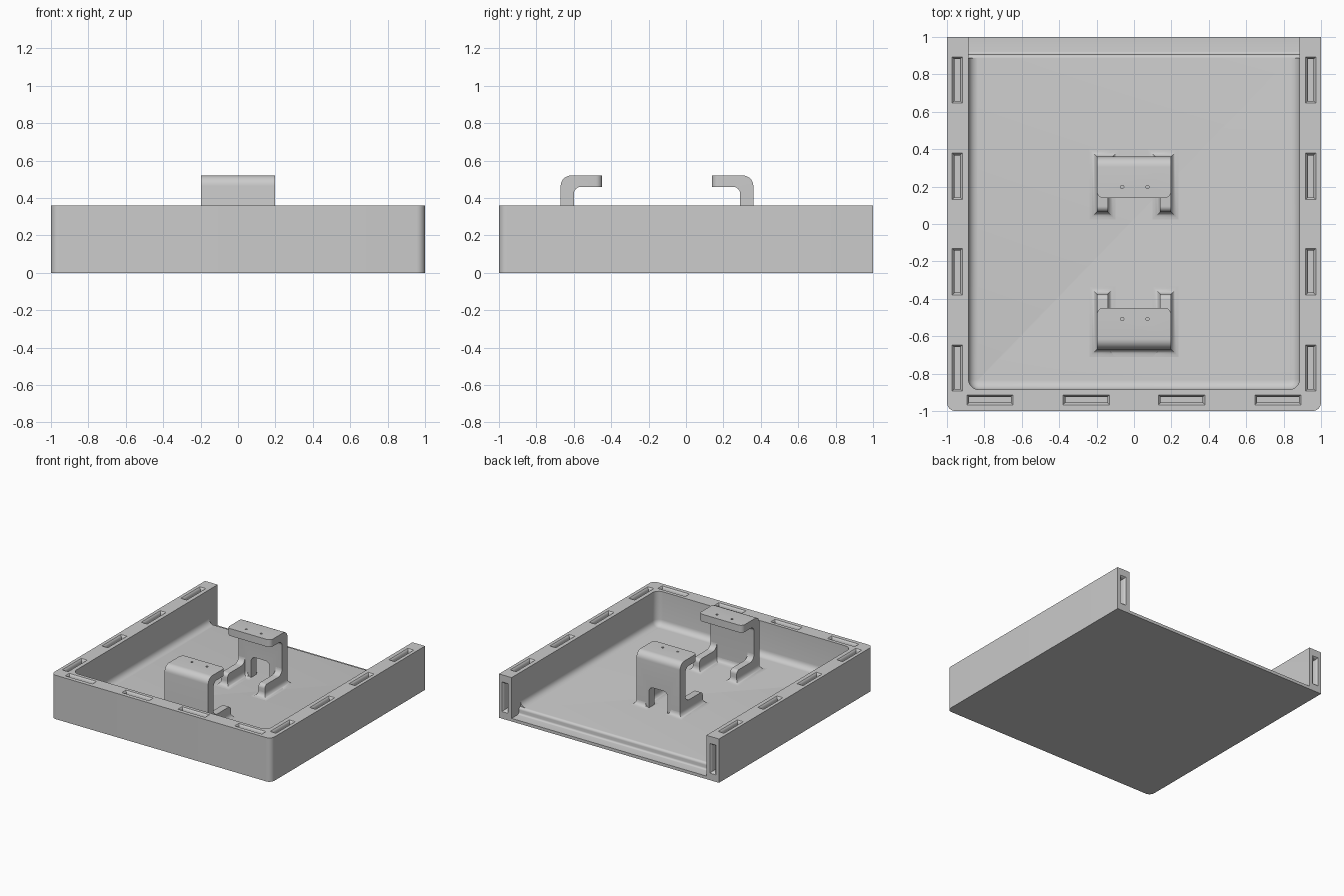
import bpy, bmesh, math

if "Cube" in bpy.data.objects:
    bpy.data.objects.remove(bpy.data.objects["Cube"])

FLOOR, LIP, RIM = 0.08, 0.025, 0.36

grey = bpy.data.materials.new("plain_grey")
grey.diffuse_color = (0.6, 0.6, 0.6, 1)
grey.use_nodes = True
grey.node_tree.nodes["Principled BSDF"].inputs["Base Color"].default_value = grey.diffuse_color


def finish(name, bm, cutter=False):
    bmesh.ops.recalc_face_normals(bm, faces=bm.faces[:])
    mesh = bpy.data.meshes.new(name)
    bm.to_mesh(mesh)
    bm.free()
    mesh.materials.append(grey)
    ob = bpy.data.objects.new(name, mesh)
    bpy.context.collection.objects.link(ob)
    if cutter:
        ob.hide_render = True
        ob.hide_viewport = True
        ob.display_type = 'WIRE'
    return ob


def smooth(ob):
    bpy.ops.object.select_all(action='DESELECT')
    ob.select_set(True)
    bpy.context.view_layer.objects.active = ob
    bpy.ops.object.shade_smooth_by_angle(angle=math.radians(35))


def cut(ob, cutter):
    mod = ob.modifiers.new("cut", 'BOOLEAN')
    mod.object = cutter
    mod.operation = 'DIFFERENCE'
    mod.solver = 'EXACT'


def apply_cuts(ob):
    bpy.context.view_layer.update()
    deps = bpy.context.evaluated_depsgraph_get()
    mesh = bpy.data.meshes.new_from_object(ob.evaluated_get(deps))
    ob.modifiers.clear()
    ob.data = mesh


def outline(x0, x1, y0, y1, radii, n=6):
    """Rectangle with a radius per corner: front left, front right, back right, back left."""
    pts = []
    for i, (cx, cy) in enumerate([(x0, y0), (x1, y0), (x1, y1), (x0, y1)]):
        r = radii[i]
        sx, sy = (1 if cx == x0 else -1), (1 if cy == y0 else -1)
        if r <= 0:
            pts.append((cx, cy))
            continue
        for k in range(n + 1):
            a = math.radians(180 + 90 * i + 90 * k / n)
            pts.append((cx + sx * r + r * math.cos(a), cy + sy * r + r * math.sin(a)))
    return pts


def loft(bm, rings):
    """Skin a stack of equal-length 3D rings and cap the ends."""
    loops = [[bm.verts.new(p) for p in ring] for ring in rings]
    n = len(loops[0])
    for a, b in zip(loops, loops[1:]):
        for i in range(n):
            bm.faces.new((a[i], a[(i + 1) % n], b[(i + 1) % n], b[i]))
    bm.faces.new(loops[0][::-1])
    bm.faces.new(loops[-1])


def arc(cu, cz, r, a0, a1, n=8):
    return [(cu + r * math.cos(math.radians(a0 + (a1 - a0) * k / n)),
             cz + r * math.sin(math.radians(a0 + (a1 - a0) * k / n))) for k in range(n + 1)]


# Tray: block with rounded front corners
bm = bmesh.new()
ring = outline(-1, 1, -1, 1, (0.045, 0.045, 0, 0), 8)
loft(bm, [[(x, y, z) for x, y in ring] for z in (0, RIM)])
tray = finish("tray", bm)

# Pocket with a filleted floor, open at the back
bm = bmesh.new()
R, rings = 0.05, []
for k in range(7):
    a = math.radians(15 * k)
    d, z = R * (1 - math.sin(a)), FLOOR + R * (1 - math.cos(a))
    rings.append([(x, y, z) for x, y in
                  outline(-0.885 + d, 0.885 - d, -0.885 + d, 1.2, [0.055 - d] * 2 + [0, 0])])
rings.append([(x, y, 0.6) for x, y, _ in rings[-1]])
loft(bm, rings)
cut(tray, finish("pocket_cutter", bm, True))

# Floor steps down with a rounded edge to a thin lip at the back
bm = bmesh.new()
prof = ([(1.2, 0.7), (1.2, LIP)] + arc(0.922, LIP + 0.015, 0.015, 270, 180, 4)
        + arc(0.887, FLOOR - 0.02, 0.02, 0, 90, 5) + [(0.887, 0.7)])
loft(bm, [[(x, y, z) for y, z in prof] for x in (-0.8849, 0.8849)])
cut(tray, finish("lip_cutter", bm, True))

# Connector slots in the rim and in the wall ends, each with a flared mouth
bm = bmesh.new()


def slot(u0, u1, v0, v1, top, place):
    rings = []
    for depth, grow in ((-0.07, 0), (-0.03, 0), (-0.015, 0.002), (-0.006, 0.006), (0, 0.012),
                        (0.02, 0.012)):
        ring = outline(u0 - grow, u1 + grow, v0 - grow, v1 + grow, [0] * 4)
        rings.append([place(u, v, top + depth) for u, v in ring])
    loft(bm, rings)


for c in (-0.77, -0.255, 0.255, 0.77):
    slot(c - 0.112, c + 0.112, -0.955, -0.925, RIM, lambda u, v, w: (u, v, w))
    for s in (-1, 1):
        slot(s * 0.945 - 0.015, s * 0.945 + 0.015, c - 0.112, c + 0.112, RIM,
             lambda u, v, w: (u, v, w))
for s in (-1, 1):
    slot(s * 0.945 - 0.015, s * 0.945 + 0.015, 0.07, 0.29, 1.0, lambda u, v, w: (u, w, v))
cut(tray, finish("slot_cutter", bm, True))
apply_cuts(tray)
smooth(tray)


def clip(label, y0, s, arch):
    """Hooked clip: y0 is the outer face of the plate, s the inward direction."""
    def extrude(bm, prof, x0, x1):
        loft(bm, [[(x, y0 + s * u, z) for u, z in prof] for x in (x0, x1)])

    # Upright plate bending over into the top hook
    bm = bmesh.new()
    prof = ([(0, 0.05)] + arc(0.055, 0.465, 0.055, 180, 90) + [(0.222, 0.52), (0.222, 0.46)]
            + arc(0.11, 0.42, 0.04, 90, 180) + [(0.07, 0.05)])
    extrude(bm, prof, -0.198, 0.198)
    tip = y0 + s * 0.222
    edges = [e for e in bm.edges if all(abs(v.co.y - tip) < 1e-4 for v in e.verts)
             and abs(e.verts[0].co.x - e.verts[1].co.x) < 1e-4]
    bmesh.ops.bevel(bm, geom=edges, offset=0.035, segments=5, profile=0.5, affect='EDGES')
    hook = finish(label + "_hook", bm)

    # Small dimples on the hook top
    bm = bmesh.new()
    for x in (-0.063, 0.073):
        ring = [(x + 0.009 * math.cos(k * math.pi / 6),
                 y0 + s * 0.162 + 0.009 * math.sin(k * math.pi / 6)) for k in range(12)]
        loft(bm, [[(px, py, z) for px, py in ring] for z in (0.51, 0.54)])
    cut(hook, finish(label + "_dimple_cutter", bm, True))

    # Arched gap through the plate
    if arch:
        bm = bmesh.new()
        prof = [(-0.085, -0.1)] + arc(-0.045, 0.215, 0.04, 180, 90) \
            + arc(0.045, 0.215, 0.04, 90, 0) + [(0.085, -0.1)]
        loft(bm, [[(x, y0 + s * u, z) for x, z in prof] for u in (-0.1, 0.15)])
        cut(hook, finish(label + "_arch_cutter", bm, True))
    apply_cuts(hook)
    smooth(hook)

    # Two feet running inward from the plate
    bm = bmesh.new()
    prof = ([(0.05, 0.05), (0.05, 0.23)] + arc(0.12, 0.23, 0.05, 180, 270)
            + arc(0.265, 0.15, 0.03, 90, 0) + [(0.295, 0.05)])
    for x0, x1 in ((-0.198, -0.14), (0.14, 0.198)):
        extrude(bm, prof, x0, x1)
    smooth(finish(label + "_feet", bm))

    # Concave flares where plate and feet meet the floor
    bm = bmesh.new()
    rects = [(-0.198, -0.14, 0, 0.295), (0.14, 0.198, 0, 0.295)]
    rects += ([(-0.198, -0.115, 0, 0.07), (0.115, 0.198, 0, 0.07)] if arch
              else [(-0.198, 0.198, 0, 0.07)])
    for x0, x1, u0, u1 in rects:
        ya, yb = sorted((y0 + s * u0, y0 + s * u1))
        rings = []
        for k in range(7):
            a = math.radians(15 * k)
            g, z = 0.04 * (1 - math.sin(a)), FLOOR + 0.04 * (1 - math.cos(a))
            rings.append([(x, y, z) for x, y in
                          outline(x0 - g, x1 + g, ya - g, yb + g, [0] * 4)])
        loft(bm, rings)
    smooth(finish(label + "_flares", bm))


clip("front_clip", -0.67, 1, False)
clip("back_clip", 0.36, -1, True)
